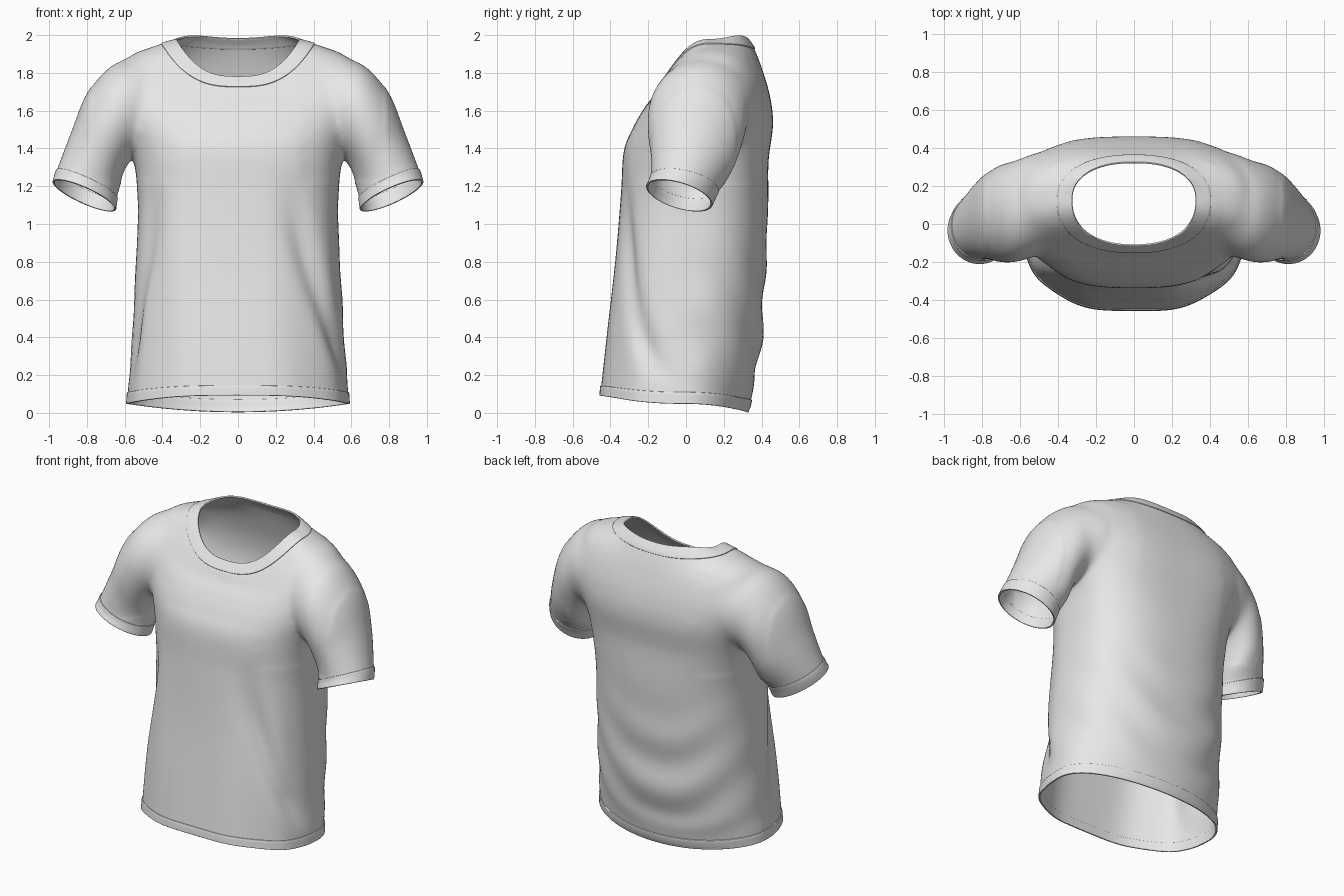
import bpy, bmesh, math
from mathutils import Vector

if "Cube" in bpy.data.objects:
    bpy.data.objects.remove(bpy.data.objects["Cube"])

fabric = bpy.data.materials.new("light_grey_fabric")
fabric.diffuse_color = (0.8, 0.8, 0.8, 1)
fabric.use_nodes = True
fabric.node_tree.nodes["Principled BSDF"].inputs["Base Color"].default_value = fabric.diffuse_color

# torso rings from hem to neck: half width, squareness front/back, y front/side/back, z front/side/back
TORSO = [
    (.587, 2.4, 2.0, -.457, .00, .325, .092, .048, .004),
    (.583, 2.4, 2.0, -.452, .00, .345, .145, .110, .070),
    (.562, 2.5, 2.2, -.420, .00, .395, .42, .40, .36),
    (.540, 2.6, 2.4, -.375, .03, .420, .80, .80, .75),
    (.530, 2.7, 2.5, -.345, .06, .435, 1.15, 1.10, 1.10),
    (.552, 2.8, 2.8, -.330, .08, .437, 1.38, 1.33, 1.33),
    (.600, 2.9, 2.9, -.285, .10, .460, 1.50, 1.55, 1.52),
    (.620, 2.8, 2.8, -.230, .10, .448, 1.60, 1.74, 1.66),
    (.585, 2.6, 2.5, -.180, .11, .410, 1.67, 1.885, 1.80),
    (.405, 2.3, 2.3, -.150, .12, .362, 1.725, 1.953, 1.925),
    (.325, 2.3, 2.3, -.110, .125, .323, 1.78, 1.975, 1.983),
]
# sleeve rings: outer x,z  inner x,z  y front/back  tilt
SLEEVE = [
    (.40, 1.90, .42, 1.42, -.10, .39, 0),
    (.55, 1.885, .49, 1.36, -.170, .376, 0),
    (.68, 1.835, .56, 1.335, -.203, .338, 0),
    (.80, 1.69, .60, 1.28, -.205, .312, 0),
    (.885, 1.48, .625, 1.20, -.188, .258, -.02),
    (.958, 1.285, .641, 1.14, -.187, .170, -.035),
    (.977, 1.22, .65, 1.08, -.207, .135, -.045),
]


def ring_at(rows, t):
    """Catmull-Rom interpolation between table rows."""
    n = len(rows)
    i = min(int(t), n - 2)
    f = t - i
    b, c = rows[i], rows[i + 1]
    a = rows[i - 1] if i > 0 else [2 * p - q for p, q in zip(b, c)]
    d = rows[i + 2] if i + 2 < n else [2 * q - p for p, q in zip(b, c)]
    return [.5 * (2 * q + (r - p) * f + (2 * p - 5 * q + 4 * r - s) * f * f
                  + (3 * q - p - 3 * r + s) * f ** 3) for p, q, r, s in zip(a, b, c, d)]


def ramp(x, lo, hi):
    x = max(0, min(1, (x - lo) / (hi - lo)))
    return x * x * (3 - 2 * x)


def spow(v, e):
    return math.copysign(abs(v) ** e, v)


def fold(th, z):
    """Cloth folds as an outward offset."""
    phi = math.acos(max(-1, min(1, -math.sin(th))))      # 0 front, pi back
    c = math.cos(th)
    if c > 0:                                            # deep drape on the right, shallow on the left
        crease_at, depth = .42 + .83 * max(0, (1.3 - z) / 1.05) ** 1.6, .034
    else:
        crease_at, depth = 1.36 - .5 * ramp(z, .2, 1.35), .028
    d = -depth * math.exp(-((phi - crease_at) / .17) ** 2) \
        * ramp(z, .12, .4) * (1 - ramp(z, .8, 1.32))
    d += .004 * math.sin(9 * th + 1.5 * z) * (1 - ramp(z, .5, 1.3)) * (1 - ramp(phi, 1.0, 1.5))
    swag = z - .45 * c * c - .12 * c                     # sagging folds across the back
    d += .012 * math.sin(17 * swag + 1) * ramp(phi, 1.4, 1.9) * ramp(z, .1, .25) \
        * (1 - ramp(z, .45, 1.15)) * (.65 + .35 * math.cos(3 * th + 1))
    return d


def torso(t, th):
    a, nf, nb, yf, ys, yb, zf, zs, zb = ring_at(TORSO, t)
    c, s = math.cos(th), math.sin(th)
    n, y1, z1, k = (nf, yf, zf, 2.5) if s < 0 else (nb, yb, zb, 2)
    z = z1 + (zs - z1) * abs(c) ** k
    if s > 0:
        z += .016 * (2 * c * s) ** 2 * ramp(t, 8.5, 10)
    d = fold(th, z)
    y = ys + abs(spow(s, 2 / n)) * (y1 - ys)
    return Vector((a * spow(c, 2 / n) + d * c, y + d * s, z))


def sleeve(side):
    def f(t, th):
        px, pz, qx, qz, yf, yb, tilt = ring_at(SLEEVE, t)
        c, s = math.cos(th), math.sin(th)
        return Vector((side * ((px + qx) / 2 + (px - qx) / 2 * c),
                       (yf + yb) / 2 + (yb - yf) / 2 * s,
                       (pz + qz) / 2 + (pz - qz) / 2 * c + tilt * s))
    return f


def loft(name, func, t0, t1, steps, around, caps=()):
    """Skin rings of func; caps = (first, last) centre points for closed solids."""
    bm = bmesh.new()
    rings = []
    for i in range(steps + 1):
        t = t0 + (t1 - t0) * i / steps
        rings.append([bm.verts.new(func(t, 2 * math.pi * j / around)) for j in range(around)])
    for r0, r1 in zip(rings, rings[1:]):
        for j in range(around):
            k = (j + 1) % around
            bm.faces.new((r0[j], r0[k], r1[k], r1[j]))
    for ring, centre in zip((rings[0], rings[-1]), caps):
        v = bm.verts.new(centre)
        for j in range(around):
            bm.faces.new((ring[j], ring[(j + 1) % around], v))
    bmesh.ops.recalc_face_normals(bm, faces=bm.faces)
    me = bpy.data.meshes.new(name)
    bm.to_mesh(me)
    bm.free()
    me.materials.append(fabric)
    ob = bpy.data.objects.new(name, me)
    bpy.context.collection.objects.link(ob)
    return ob


def apply_mod(ob, kind, **settings):
    m = ob.modifiers.new(kind.lower(), kind)
    for k, v in settings.items():
        setattr(m, k, v)
    bpy.context.view_layer.objects.active = ob
    bpy.ops.object.modifier_apply(modifier=m.name)


def smooth(ob):
    bpy.ops.object.select_all(action='DESELECT')
    ob.select_set(True)
    bpy.context.view_layer.objects.active = ob
    bpy.ops.object.shade_smooth_by_angle(angle=math.radians(50))


# shirt body: torso and sleeves merged as solids
hem_c, neck_c = Vector((0, -.06, .05)), Vector((0, .1, 1.87))
cuff_c = Vector((.8135, -.036, 1.15))
shirt = loft("shirt_body", torso, 0, 10, 120, 128, (hem_c, neck_c))
open_points = [hem_c, neck_c]
for side in (1, -1):
    cc = Vector((side * cuff_c.x, cuff_c.y, cuff_c.z))
    open_points.append(cc)
    part = loft("sleeve", sleeve(side), 0, 6, 72, 80, (Vector((side * .41, .14, 1.65)), cc))
    apply_mod(shirt, 'BOOLEAN', operation='UNION', solver='EXACT', object=part)
    bpy.data.objects.remove(part)

# open the neck, hem and cuffs, then soften the armhole joins
bm = bmesh.new()
bm.from_mesh(shirt.data)
caps = [v for v in bm.verts if any((v.co - p).length < 1e-3 for p in open_points)]
bmesh.ops.delete(bm, geom=caps, context='VERTS')
bmesh.ops.remove_doubles(bm, verts=bm.verts, dist=.004)
joint = [v for v in bm.verts if .34 < abs(v.co.x) < .78 and v.co.z > 1.22 and not v.is_boundary
         and (abs(v.co.x) > .44 or v.co.z < 1.88)]
for _ in range(24):
    bmesh.ops.smooth_vert(bm, verts=joint, factor=.5, use_axis_x=True, use_axis_y=True, use_axis_z=True)
bm.to_mesh(shirt.data)
bm.free()
apply_mod(shirt, 'SOLIDIFY', thickness=.004, offset=-1)
smooth(shirt)

# sewn bands at the openings
bands = [("hem_band", torso, 0, 1, 128), ("collar_band", torso, 9, 10, 128),
         ("right_cuff", sleeve(1), 5, 6, 80), ("left_cuff", sleeve(-1), 5, 6, 80)]
for name, func, t0, t1, around in bands:
    band = loft(name, func, t0, t1, 8, around)
    apply_mod(band, 'SOLIDIFY', thickness=.011, offset=0)
    apply_mod(band, 'BEVEL', width=.003, segments=2, limit_method='ANGLE', angle_limit=math.radians(50))
    smooth(band)
